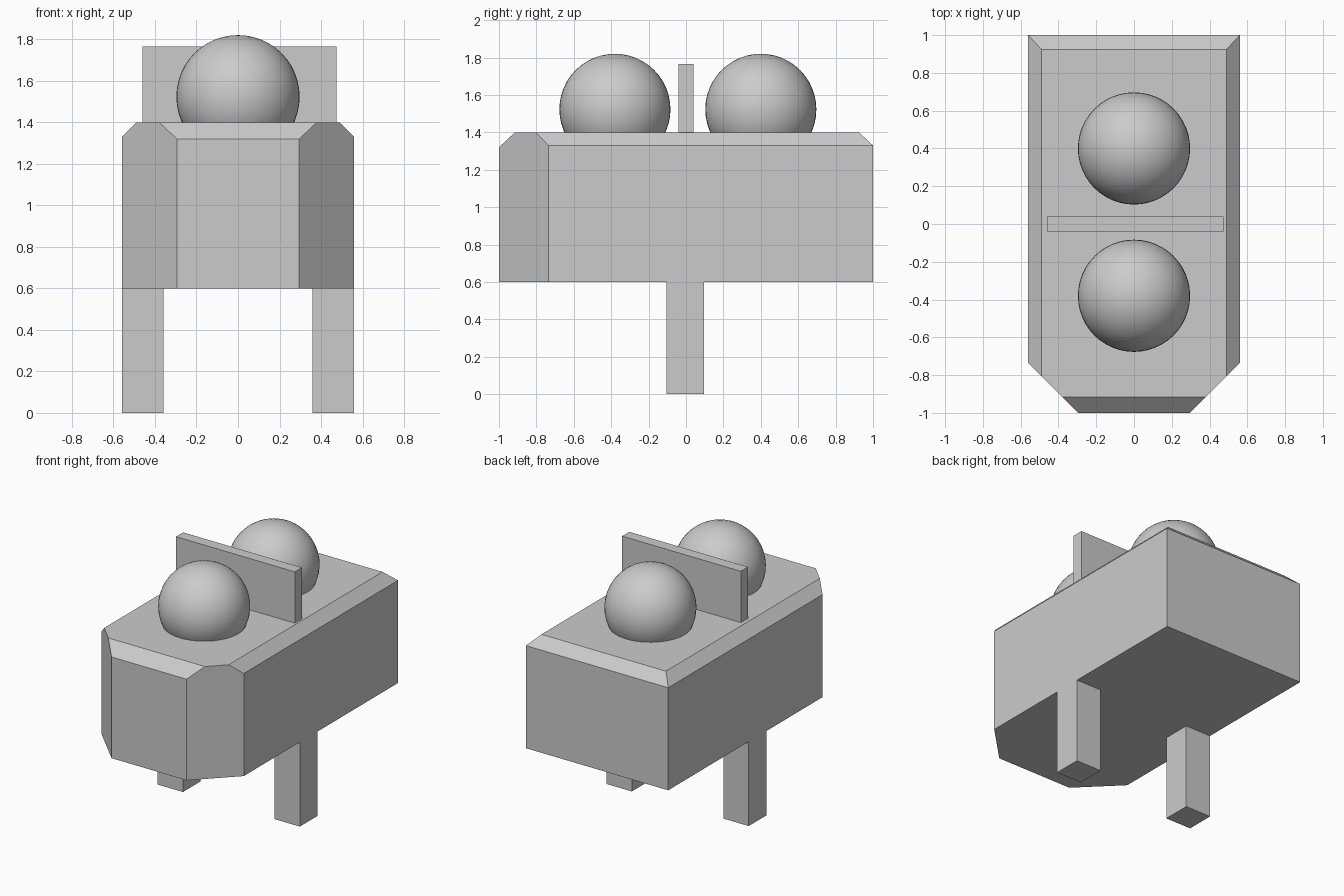
import bpy, bmesh, math
from mathutils import Vector

if "Cube" in bpy.data.objects:
    bpy.data.objects.remove(bpy.data.objects["Cube"], do_unlink=True)

# Single plain grey
grey = bpy.data.materials.new("plain_grey")
grey.use_nodes = True
colour = (0.6, 0.6, 0.6, 1)
grey.diffuse_color = colour
grey.node_tree.nodes["Principled BSDF"].inputs["Base Color"].default_value = colour


def box_bmesh(low, high):
    low, high = Vector(low), Vector(high)
    bm = bmesh.new()
    bmesh.ops.create_cube(bm, size=1)
    bmesh.ops.scale(bm, vec=high - low, verts=bm.verts)
    bmesh.ops.translate(bm, vec=(low + high) / 2, verts=bm.verts)
    return bm


def finish(bm, name):
    bmesh.ops.recalc_face_normals(bm, faces=bm.faces)
    mesh = bpy.data.meshes.new(name)
    bm.to_mesh(mesh)
    bm.free()
    mesh.materials.append(grey)
    obj = bpy.data.objects.new(name, mesh)
    bpy.context.collection.objects.link(obj)
    return obj


def slice_off(bm, point, normal):
    """Cut away everything on the normal side of a plane and cap the hole."""
    cut = bmesh.ops.bisect_plane(bm, geom=bm.verts[:] + bm.edges[:] + bm.faces[:],
                                 plane_co=point, plane_no=normal, clear_outer=True)
    edges = [e for e in cut["geom_cut"] if isinstance(e, bmesh.types.BMEdge)]
    bmesh.ops.contextual_create(bm, geom=edges)


# Body: box with chamfered top rim and two cut front corners
body = box_bmesh((-0.56, -1, 0.6), (0.56, 1, 1.4))
slice_off(body, (0, 1, 1.33), (0, 0.07, 0.075))
slice_off(body, (0, -1, 1.32), (0, -0.08, 0.085))
for side in (-1, 1):
    slice_off(body, (side * 0.56, 0, 1.33), (side, 0, 1))
for side in (-1, 1):
    slice_off(body, (side * 0.56, -0.735, 1), (side * 0.265, -0.265, 0))
finish(body, "body")

# Legs, one per side
for side, name in ((-1, "right_leg"), (1, "left_leg")):
    x = side * 0.46
    finish(box_bmesh((x - 0.1, -0.105, 0), (x + 0.1, 0.095, 0.6)), name)

# Upright divider panel between the domes
finish(box_bmesh((-0.46, -0.04, 1.4), (0.475, 0.04, 1.765)), "divider_panel")

# Smooth domes sunk into the top
for name, y in (("front_dome", -0.38), ("back_dome", 0.4)):
    bpy.ops.mesh.primitive_uv_sphere_add(segments=48, ring_count=24, radius=0.297,
                                         location=(0, y, 1.523))
    dome = bpy.context.object
    dome.name = name
    dome.data.materials.append(grey)
    bpy.ops.object.shade_smooth_by_angle(angle=math.radians(30))
